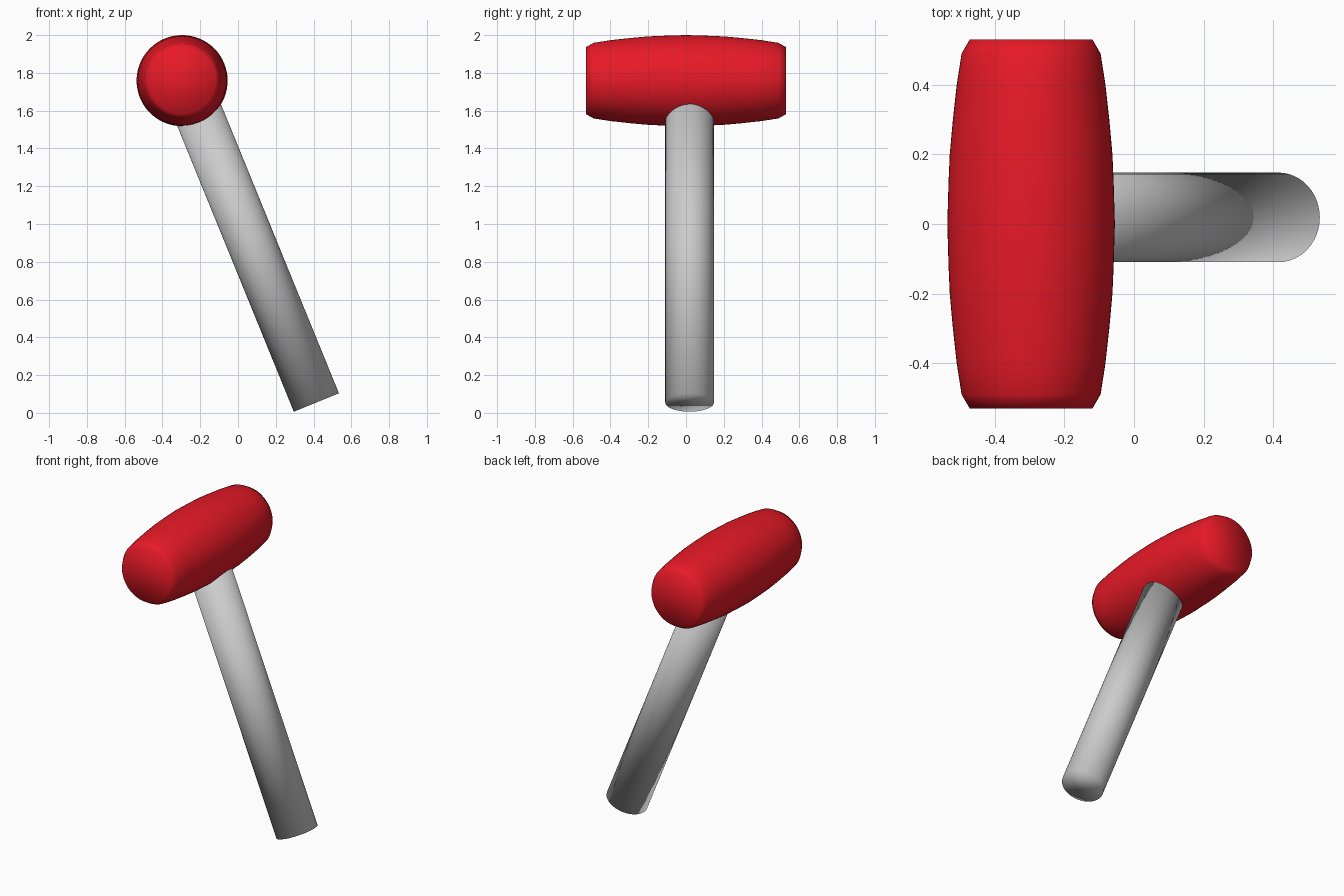
import bpy, bmesh, math
from mathutils import Vector

if "Cube" in bpy.data.objects:
    bpy.data.objects.remove(bpy.data.objects["Cube"])


def lathe(name, profile, centre, axis, sides):
    """Spin (radius, distance along axis) pairs into a closed smooth solid."""
    bm = bmesh.new()
    turn = Vector(axis).to_track_quat('Z', 'Y')
    rings = []
    for r, d in profile:
        rings.append([bm.verts.new(Vector(centre) + turn @ Vector(
            (r * math.cos(2 * math.pi * i / sides), r * math.sin(2 * math.pi * i / sides), d)))
            for i in range(sides)])
    for a, b in zip(rings, rings[1:]):
        for i in range(sides):
            j = (i + 1) % sides
            bm.faces.new((a[i], a[j], b[j], b[i]))
    bm.faces.new(rings[0][::-1])
    bm.faces.new(rings[-1])
    for f in bm.faces:
        f.smooth = True
    mesh = bpy.data.meshes.new(name)
    bm.to_mesh(mesh)
    bm.free()
    obj = bpy.data.objects.new(name, mesh)
    bpy.context.collection.objects.link(obj)
    return obj


head_centre = Vector((-0.296, 0, 1.759))

# Barrel-shaped head lying along y
half = [(0.241, 0.0), (0.2375, 0.12), (0.234, 0.2), (0.225, 0.3), (0.214, 0.4), (0.2, 0.49), (0.177, 0.53)]
profile = [(r, -d) for r, d in half[:0:-1]] + half
head = lathe("mallet_head", profile, head_centre, (0, 1, 0), 64)
red = bpy.data.materials.new("red")
red.diffuse_color = (0.8, 0.01, 0.02, 1)
red.use_nodes = True
red.node_tree.nodes["Principled BSDF"].inputs["Base Color"].default_value = red.diffuse_color
head.data.materials.append(red)

# Leaning round handle, its top buried in the head
foot = Vector((0.415, 0.019, 0.055))
lean = math.radians(22.2)
direction = Vector((-math.sin(lean), 0, math.cos(lean)))
lathe("handle", [(0.129, 0.0), (0.129, 1.75)], foot, direction, 48)
